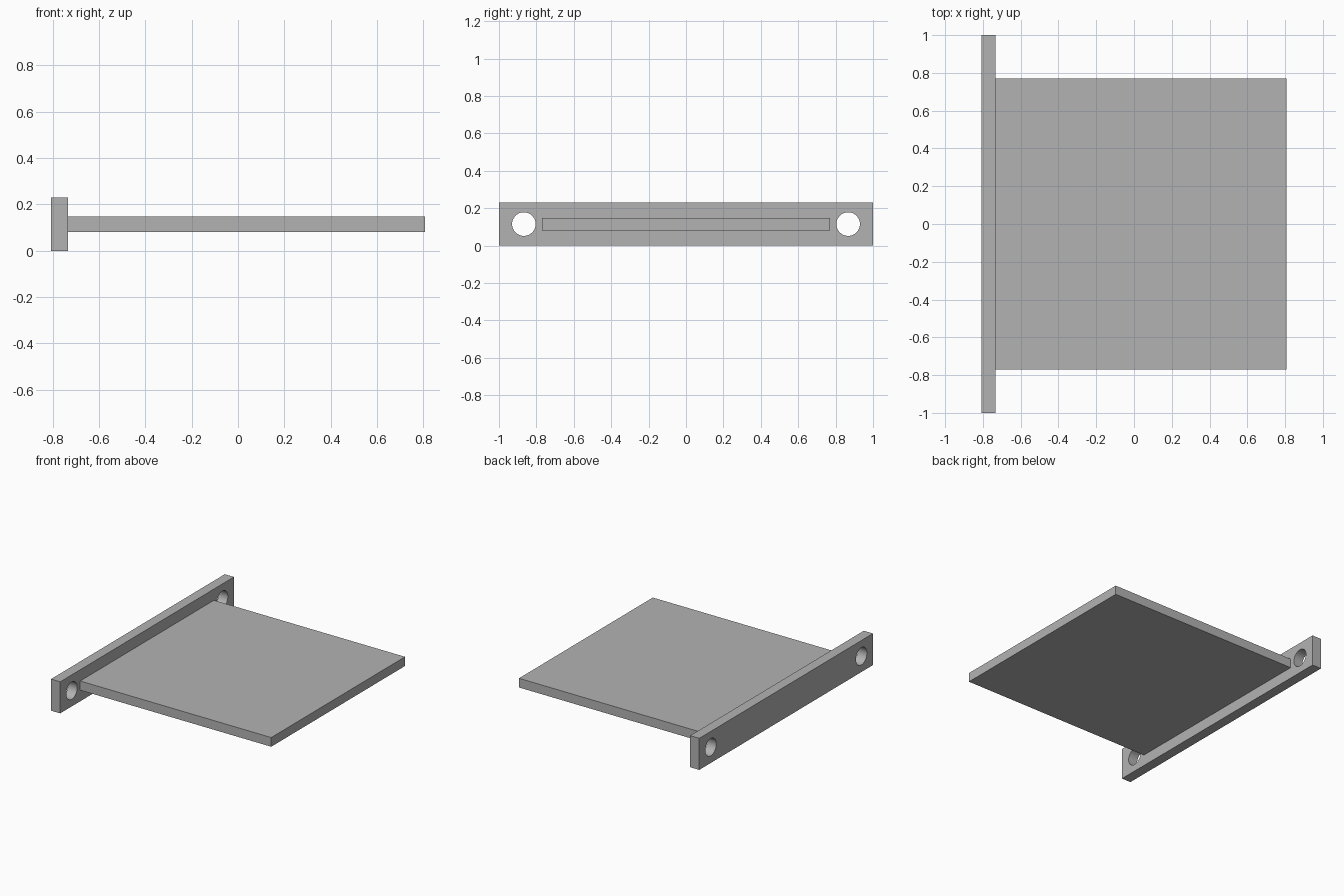
import bpy
import math

default = bpy.data.objects.get("Cube")
if default:
    bpy.data.objects.remove(default, do_unlink=True)

GREY = (0.45, 0.45, 0.45, 1.0)
mat = bpy.data.materials.new("plain grey")
mat.use_nodes = True
mat.diffuse_color = GREY
for node in mat.node_tree.nodes:
    if node.type == "BSDF_PRINCIPLED":
        node.inputs["Base Color"].default_value = GREY


def box(name, low, high):
    """Axis-aligned box between two corners."""
    centre = [(a + b) / 2 for a, b in zip(low, high)]
    bpy.ops.mesh.primitive_cube_add(size=1, location=centre)
    obj = bpy.context.object
    obj.name = name
    obj.scale = [b - a for a, b in zip(low, high)]
    bpy.ops.object.transform_apply(location=False, rotation=False, scale=True)
    obj.data.materials.append(mat)
    return obj


X_END, X_JOIN = 0.807, -0.733
HEIGHT = 0.23

# Mounting bar across the left-hand end of the picture plane
bar = box("mounting_bar", (-X_END, -1, 0), (X_JOIN, 1, HEIGHT))

# Flat panel standing out from the bar
box("panel", (X_JOIN, -0.77, 0.081), (X_END, 0.77, 0.148))

# Round bolt holes through both ends of the bar
for side in (-1, 1):
    bpy.ops.mesh.primitive_cylinder_add(
        vertices=48, radius=0.063, depth=0.3,
        location=((X_JOIN - X_END) / 2, side * 0.867, HEIGHT / 2),
        rotation=(0, math.pi / 2, 0))
    cutter = bpy.context.object
    cutter.name = "hole_cutter"
    cutter.hide_render = True
    cutter.data.materials.append(mat)
    bpy.context.view_layer.objects.active = bar
    cut = bar.modifiers.new("bolt_hole", "BOOLEAN")
    cut.operation = "DIFFERENCE"
    cut.solver = "EXACT"
    cut.object = cutter
    bpy.ops.object.modifier_apply(modifier=cut.name)
    bpy.data.objects.remove(cutter, do_unlink=True)

# Smooth hole walls, sharp edges elsewhere
bpy.ops.object.select_all(action="DESELECT")
bar.select_set(True)
bpy.context.view_layer.objects.active = bar
bpy.ops.object.shade_smooth_by_angle(angle=math.radians(30))
